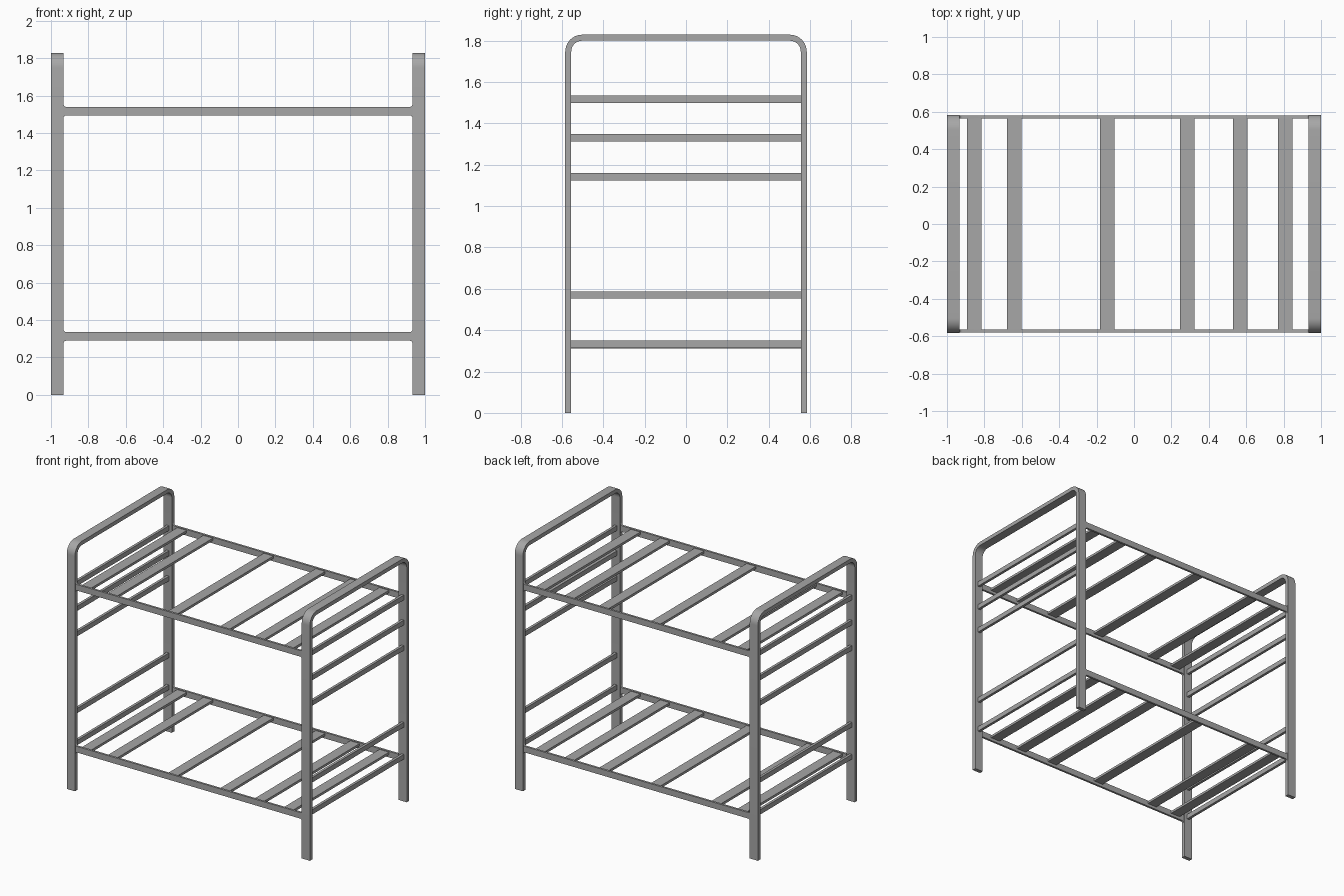
import bpy, bmesh
from math import sin, cos, pi, radians

if "Cube" in bpy.data.objects:
    bpy.data.objects.remove(bpy.data.objects["Cube"])

# Dark grey painted metal
metal = bpy.data.materials.new("dark_grey_metal")
metal.diffuse_color = (0.385, 0.385, 0.385, 1)
metal.use_nodes = True
metal.node_tree.nodes["Principled BSDF"].inputs["Base Color"].default_value = metal.diffuse_color


def finish(name, bm, smooth=False):
    bmesh.ops.recalc_face_normals(bm, faces=bm.faces[:])
    me = bpy.data.meshes.new(name)
    bm.to_mesh(me)
    bm.free()
    me.materials.append(metal)
    ob = bpy.data.objects.new(name, me)
    bpy.context.collection.objects.link(ob)
    if smooth:
        bpy.ops.object.select_all(action='DESELECT')
        ob.select_set(True)
        bpy.context.view_layer.objects.active = ob
        bpy.ops.object.shade_smooth_by_angle(angle=radians(30))
    return ob


def box(name, x0, x1, y0, y1, z0, z1):
    bm = bmesh.new()
    bmesh.ops.create_cube(bm, size=1)
    for v in bm.verts:
        v.co.x = x0 if v.co.x < 0 else x1
        v.co.y = y0 if v.co.y < 0 else y1
        v.co.z = z0 if v.co.z < 0 else z1
    return finish(name, bm)


def band(name, rings):
    """Skin a sequence of four-point cross-sections and cap both ends."""
    bm = bmesh.new()
    rows = [[bm.verts.new(p) for p in r] for r in rings]
    for a, b in zip(rows, rows[1:]):
        for i in range(4):
            j = (i + 1) % 4
            bm.faces.new((a[i], a[j], b[j], b[i]))
    bm.faces.new(rows[0])
    bm.faces.new(rows[-1])
    return finish(name, bm, True)


W, H, D = 0.067, 1.829, 0.584      # post width, full height, half depth
T, R, N = 0.029, 0.082, 10         # post thickness, bend radius, bend steps
INNER = 1 - W


# End frames: flat bar bent into an upside-down U
def end_frame(name, x0, x1):
    def ring(y, z, dy, dz):
        yi, zi = y - dy * T, z - dz * T
        return [(x0, y, z), (x1, y, z), (x1, yi, zi), (x0, yi, zi)]
    rings = [ring(-D, 0, -1, 0)]
    for side, start in ((-1, pi), (1, pi / 2)):
        for i in range(N + 1):
            a = start - i * pi / 2 / N
            c, s = cos(a), sin(a)
            rings.append(ring(side * (D - R) + R * c, H - R + R * s, c, s))
    rings.append(ring(D, 0, 1, 0))
    return band(name, rings)


# Side rails: thin bars with small fillets flaring into the posts
def rail(name, y, z0, z1):
    f = 0.016
    half = [(INNER - f + f * sin(a), f - f * cos(a))
            for a in (i * pi / 8 for i in range(5))]
    profile = [(-x, e) for x, e in reversed(half)] + half
    t = 0.008
    return band(name, [[(x, y - t, z0 - e), (x, y + t, z0 - e),
                        (x, y + t, z1 + e), (x, y - t, z1 + e)]
                       for x, e in profile])


for side, label in ((-1, "left"), (1, "right")):
    end_frame(f"{label}_end_frame", *sorted((side * INNER, side)))
    # Ladder-like crossbars between the posts
    for i, z in enumerate((0.332, 0.570, 1.141, 1.330, 1.516)):
        xc = side * 0.966
        box(f"{label}_crossbar_{i + 1}", xc - 0.01, xc + 0.01,
            T - D - 0.002, D - T + 0.002, z - 0.018, z + 0.018)

# Two bunks: rails and mattress slats
for label, z in (("lower", 0.290), ("upper", 1.494)):
    for side, where in ((-1, "front"), (1, "back")):
        rail(f"{label}_{where}_rail", side * 0.571, z, z + 0.045)
    for i, x in enumerate((-0.855, -0.640, -0.143, 0.284, 0.568, 0.809)):
        box(f"{label}_slat_{i + 1}", x - 0.039, x + 0.039,
            -0.565, 0.565, z + 0.021, z + 0.039)
